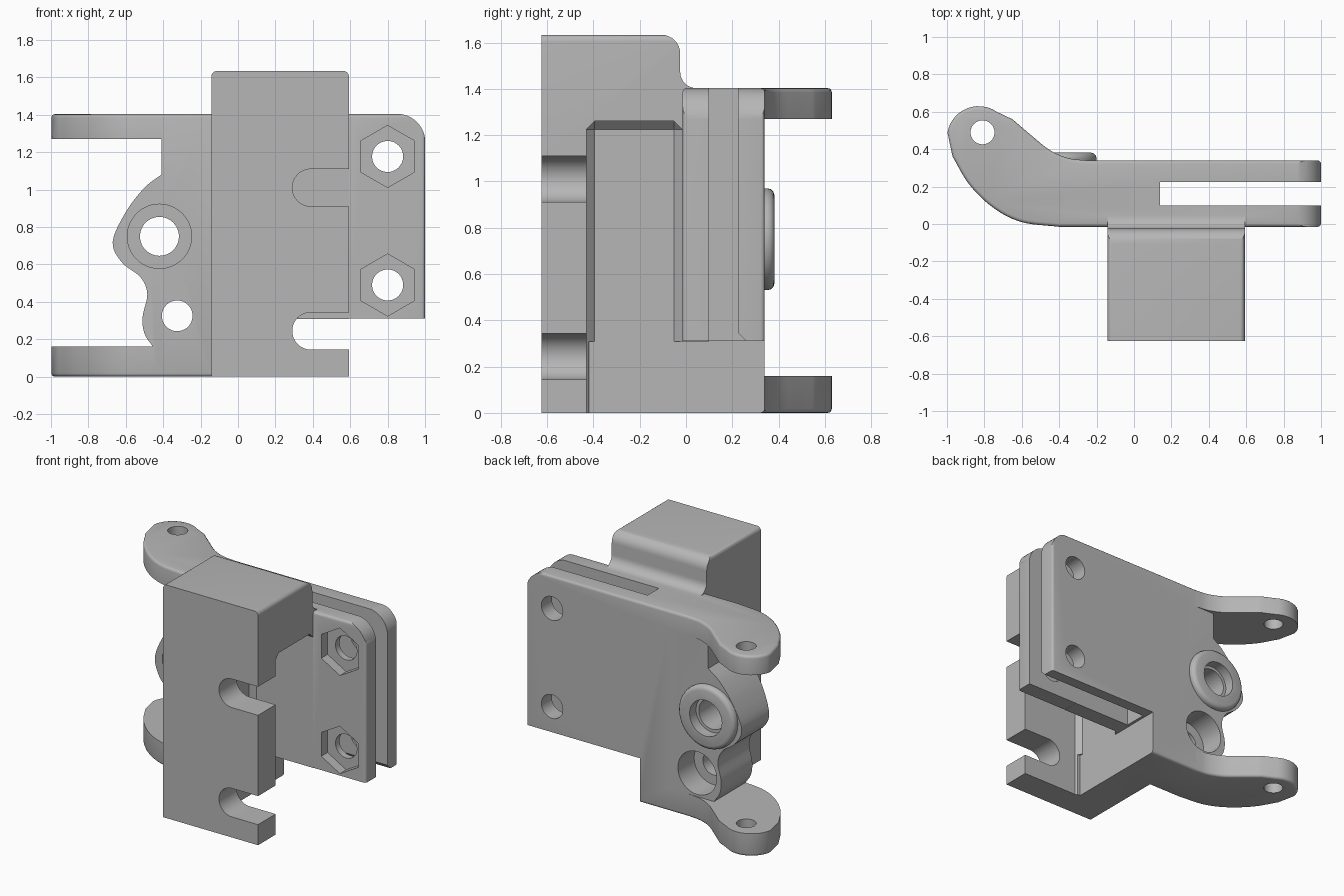
import bpy, bmesh, math
from mathutils import Vector

if "Cube" in bpy.data.objects:
    bpy.data.objects.remove(bpy.data.objects["Cube"])

grey = bpy.data.materials.new("plain_grey")
grey.use_nodes = True
grey.diffuse_color = (0.47, 0.47, 0.47, 1)
grey.node_tree.nodes["Principled BSDF"].inputs["Base Color"].default_value = grey.diffuse_color


def arc(cx, cy, r, start, end, n=12):
    angles = [math.radians(start + (end - start) * i / n) for i in range(n + 1)]
    return [(cx + r * math.cos(a), cy + r * math.sin(a)) for a in angles]


def curve(points, steps=6):
    """Smooth curve through the points."""
    p = [Vector(q) for q in points]
    p = [2 * p[0] - p[1]] + p + [2 * p[-1] - p[-2]]
    out = []
    for a, b, c, d in zip(p, p[1:], p[2:], p[3:]):
        for i in range(steps):
            t = i / steps
            out.append(tuple(0.5 * (2 * b + (c - a) * t + (2 * a - 5 * b + 4 * c - d) * t ** 2
                                    + (3 * b - a - 3 * c + d) * t ** 3)))
    return out + [tuple(points[-1])]


def prism(name, outline, axis, low, high, bevel=0, segments=1):
    """Extrude an outline along an axis; the outline uses the other two axes in order."""
    bm = bmesh.new()
    place = {"x": lambda u, v: (low, u, v), "y": lambda u, v: (u, low, v),
             "z": lambda u, v: (u, v, low)}[axis]
    face = bm.faces.new([bm.verts.new(place(u, v)) for u, v in outline])
    new = bmesh.ops.extrude_face_region(bm, geom=[face])["geom"]
    shift = Vector([high - low if axis == k else 0 for k in "xyz"])
    bmesh.ops.translate(bm, vec=shift, verts=[g for g in new if isinstance(g, bmesh.types.BMVert)])
    bmesh.ops.recalc_face_normals(bm, faces=bm.faces)
    if bevel:
        sharp = [e for e in bm.edges if e.calc_face_angle(0) > math.radians(40)]
        bmesh.ops.bevel(bm, geom=sharp, offset=bevel, segments=segments, profile=0.5,
                        affect="EDGES", clamp_overlap=True)
    mesh = bpy.data.meshes.new(name)
    bm.to_mesh(mesh)
    bm.free()
    mesh.materials.append(grey)
    obj = bpy.data.objects.new(name, mesh)
    bpy.context.collection.objects.link(obj)
    return obj


def box(name, x, y, z, bevel=0):
    return prism(name, [(x[0], y[0]), (x[1], y[0]), (x[1], y[1]), (x[0], y[1])],
                 "z", z[0], z[1], bevel)


def rod(name, x, z, r, y0, y1, sides=48, bevel=0):
    ring = arc(x, z, r, 90, 450, sides)[:-1]
    return prism(name, ring, "y", y0, y1, bevel, 3)


def combine(obj, other, operation):
    mod = obj.modifiers.new("combine", "BOOLEAN")
    mod.operation, mod.solver, mod.object = operation, "EXACT", other
    bpy.context.view_layer.objects.active = obj
    bpy.ops.object.modifier_apply(modifier=mod.name)
    bpy.data.objects.remove(other)


def cut(obj, other):
    combine(obj, other, "DIFFERENCE")


# Plate with two curved arms: plan outline crossed with the front outline
plan = [(1, -0.015), (1, 0.34)]
plan += curve([(-0.25, 0.34), (-0.35, 0.352), (-0.45, 0.395), (-0.55, 0.475), (-0.65, 0.56)])
plan += arc(-0.83, 0.46, 0.17, 55, 170)
plan += curve([(-0.97, 0.36), (-0.88, 0.21), (-0.75, 0.085), (-0.6, 0.01), (-0.4, -0.015)])
bracket = prism("hinge_bracket", plan, "z", 0, 1.403, 0.018, 3)

front = [(0.12, -0.05), (0.12, 0.31), (1.001, 0.31)]
front += arc(0.851, 1.255, 0.15, 0, 90)
front += [(-1.05, 1.405), (-1.05, 1.27), (-0.41, 1.27)]
front += curve([(-0.41, 1.08), (-0.5, 1.01), (-0.6, 0.88), (-0.67, 0.72), (-0.62, 0.61),
                (-0.52, 0.53), (-0.485, 0.44), (-0.51, 0.32), (-0.5, 0.23), (-0.455, 0.16)])
front += [(-1.05, 0.16), (-1.05, -0.05)]
combine(bracket, prism("front_outline", front, "y", -0.5, 1), "INTERSECT")
cut(bracket, box("back_trim", (-1.2, -0.1), (0.34, 1), (0.16, 1.27)))

# Raised boss on the back
combine(bracket, rod("boss", -0.42, 0.75, 0.22, 0.2, 0.382, bevel=0.03), "UNION")

# Tall column, rounded over at the back and blended into the plate
side = [(-0.625, 0), (0.1, 0), (0.1, 1.38), (0.045, 1.403)]
side += arc(0.045, 1.473, 0.07, 270, 180, 8)
side += arc(-0.105, 1.553, 0.08, 0, 90, 8)
side += [(-0.625, 1.633)]
column = prism("column", side, "x", -0.145, 0.595)
face = [(-0.143, -0.1), (0.593, -0.1)]
face += arc(0.563, 1.604, 0.03, 0, 90, 6) + arc(-0.113, 1.604, 0.03, 90, 180, 6)
combine(column, prism("column_outline", face, "y", -1, 1), "INTERSECT")
combine(bracket, column, "UNION")

# Pocket inside the column, open to the side and below
cut(bracket, box("pocket", (0.12, 1.2), (-0.43, -0.016), (-0.3, 1.26), 0.035))
cut(bracket, box("lower_notch", (0.12, 1.2), (-0.42, 1), (-0.3, 0.309)))

# Two round-ended hook slots in the column front
for z in (0.244, 1.01):
    slot = [(0.8, z - 0.1), (0.8, z + 0.1)] + arc(0.39, z, 0.1, 90, 270, 16)
    cut(bracket, prism("hook_slot", slot, "y", -0.8, -0.3))

# Clamping gap between the two leaves, flared at the bottom
gap = [(0.1, 0.2), (0.1, 1.6), (0.225, 1.6), (0.225, 0.345), (0.265, 0.305), (0.265, 0.2)]
cut(bracket, prism("clamp_gap", gap, "x", 0.14, 1.2))

# Clamp bolt holes with hexagonal nut recesses
for z in (0.49, 1.177):
    cut(bracket, rod("bolt_hole", 0.8, z, 0.083, -0.3, 0.8))
    cut(bracket, rod("nut_recess", 0.8, z, 0.166, -0.3, 0.055, 6))

# Pivot hole with front recess, lower hole with back recess
for x, z, r, y0, y1 in ((-0.42, 0.75, 0.104, -0.3, 0.8), (-0.42, 0.75, 0.172, -0.3, 0.09),
                        (-0.42, 0.75, 0.125, 0.31, 0.8),
                        (-0.325, 0.325, 0.082, -0.3, 0.8), (-0.325, 0.325, 0.15, 0.16, 0.8)):
    cut(bracket, rod("round_hole", x, z, r, y0, y1))

# Vertical pin hole through both arms, eased at the rims
pin = arc(-0.81, 0.49, 0.064, 0, 360, 40)[:-1]
cut(bracket, prism("pin_hole", pin, "z", -0.3, 1.8))

# Centre depth and shade
bpy.ops.object.select_all(action="DESELECT")
bracket.select_set(True)
bpy.context.view_layer.objects.active = bracket
bpy.ops.object.shade_smooth_by_angle(angle=math.radians(32))
